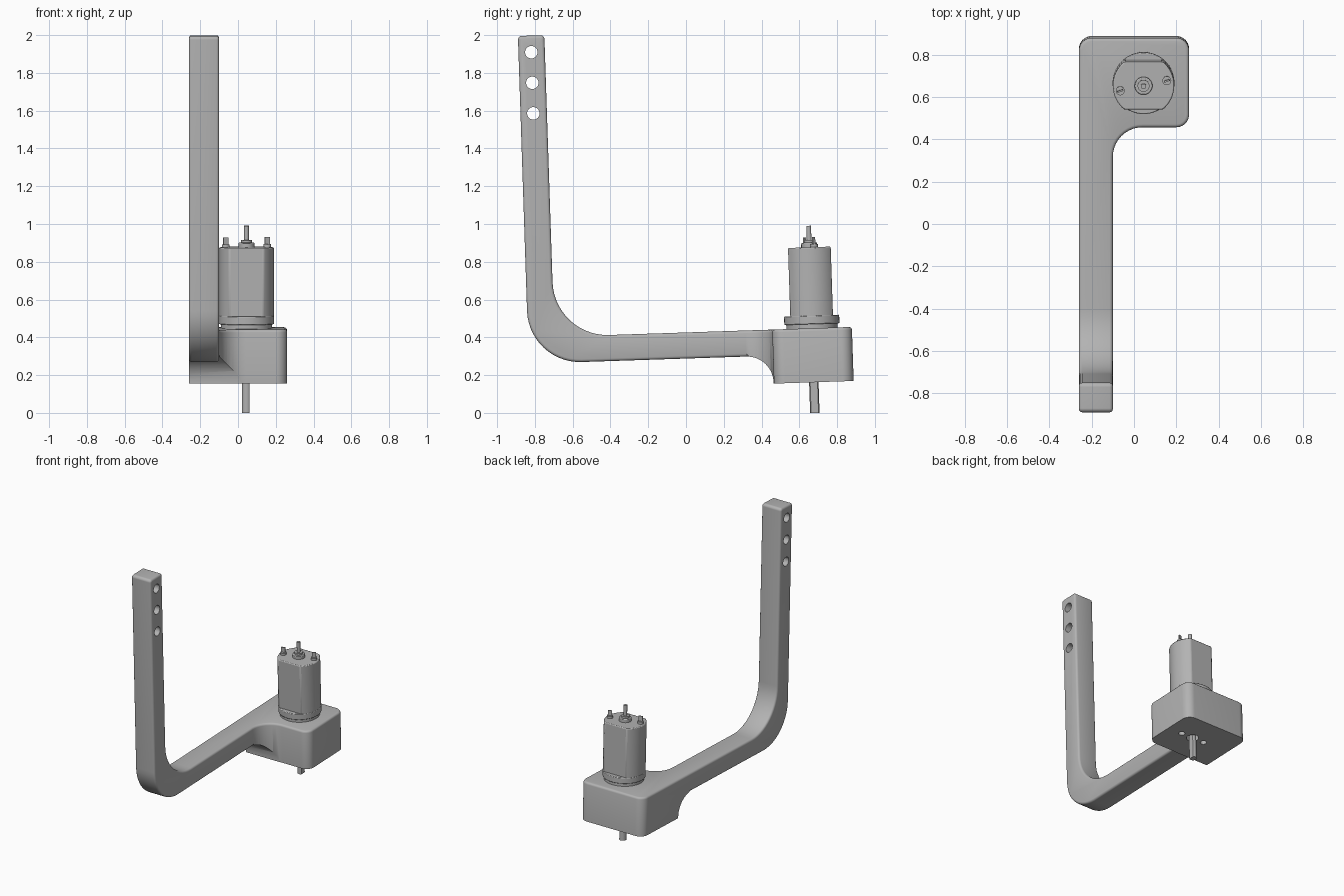
import bpy, bmesh, math
from mathutils import Matrix, Vector

cube = bpy.data.objects.get("Cube")
if cube:
    bpy.data.objects.remove(cube, do_unlink=True)

grey = bpy.data.materials.new("plain_grey")
grey.use_nodes = True
grey.diffuse_color = (0.45, 0.45, 0.45, 1)
grey.node_tree.nodes["Principled BSDF"].inputs["Base Color"].default_value = (0.45, 0.45, 0.45, 1)

# The whole assembly leans back slightly about the gearbox block
PLACE = Matrix.Translation((0, 0.672, 0.305)) @ Matrix.Rotation(math.radians(1.9), 4, 'X')
AXIS_X = 0.045
R, FLAT = 0.145, 0.113


def circle(cx, cy, r, n=40):
    return [(cx + r * math.cos(2 * math.pi * i / n), cy + r * math.sin(2 * math.pi * i / n))
            for i in range(n)]


def arc(cx, r, a0, a1, n=16):
    steps = [a0 + (a1 - a0) * i / n for i in range(n + 1)]
    return [(cx + r * math.cos(a), r * math.sin(a)) for a in steps]


def rounded(corners, n=10):
    """Outline from (x, y, radius) corners."""
    out = []
    for i, (x, y, r) in enumerate(corners):
        p = Vector((x, y))
        if r == 0:
            out.append((x, y))
            continue
        a = (Vector(corners[i - 1][:2]) - p).normalized()
        b = (Vector(corners[(i + 1) % len(corners)][:2]) - p).normalized()
        half = a.angle(b) / 2
        centre = p + (a + b).normalized() * (r / math.sin(half))
        start = p + a * (r / math.tan(half)) - centre
        end = p + b * (r / math.tan(half)) - centre
        sweep = math.atan2(start.x * end.y - start.y * end.x, start.dot(end))
        for k in range(n + 1):
            t = sweep * k / n
            c, s = math.cos(t), math.sin(t)
            out.append((centre.x + c * start.x - s * start.y, centre.y + s * start.x + c * start.y))
    return out


def prism(name, outline, h0, h1, axis='z'):
    """Extrude an outline along z, or along x when the outline is (y, z)."""
    bm = bmesh.new()
    rings = []
    for h in (h0, h1):
        rings.append([bm.verts.new((a, b, h) if axis == 'z' else (h, a, b)) for a, b in outline])
    low, high = rings
    bm.faces.new(low[::-1])
    bm.faces.new(high)
    for i in range(len(low)):
        j = (i + 1) % len(low)
        bm.faces.new((low[i], low[j], high[j], high[i]))
    bmesh.ops.recalc_face_normals(bm, faces=bm.faces)
    mesh = bpy.data.meshes.new(name)
    bm.to_mesh(mesh)
    bm.free()
    mesh.materials.append(grey)
    ob = bpy.data.objects.new(name, mesh)
    bpy.context.collection.objects.link(ob)
    return ob


def boolean(ob, cutter, operation):
    mod = ob.modifiers.new("cut", 'BOOLEAN')
    mod.operation, mod.solver, mod.object = operation, 'EXACT', cutter
    bpy.context.view_layer.update()
    dg = bpy.context.evaluated_depsgraph_get()
    mesh = bpy.data.meshes.new_from_object(ob.evaluated_get(dg))
    ob.modifiers.clear()
    ob.data = mesh
    bpy.data.objects.remove(cutter, do_unlink=True)


def finish(ob, bevel=0):
    if bevel:
        mod = ob.modifiers.new("edge", 'BEVEL')
        mod.width, mod.segments, mod.limit_method = bevel, 2, 'ANGLE'
    ob.matrix_world = PLACE
    bpy.ops.object.select_all(action='DESELECT')
    ob.select_set(True)
    bpy.context.view_layer.objects.active = ob
    bpy.ops.object.shade_smooth_by_angle(angle=math.radians(32))


# Bracket: plan outline intersected with side outline
bracket = prism("bracket", rounded([
    (-0.26, -1.7, 0), (-0.10, -1.7, 0), (-0.10, -0.211, 0.14),
    (0.26, -0.211, 0.06), (0.26, 0.211, 0.06), (-0.26, 0.211, 0.06)]), -0.4, 2)
side = prism("side_cutter", rounded([
    (-1.505, 0.005, 0.28), (-0.213, 0.005, 0.14), (-0.213, -0.143, 0),
    (0.4, -0.143, 0), (0.4, 0.143, 0), (-1.365, 0.143, 0.29),
    (-1.365, 1.741, 0.02), (-1.505, 1.741, 0.02)], 14), -0.5, 0.5, 'x')
boolean(bracket, side, 'INTERSECT')

# Soften the upper and arm edges, keep the block underside crisp
bm = bmesh.new()
bm.from_mesh(bracket.data)
bmesh.ops.remove_doubles(bm, verts=bm.verts, dist=0.0004)
sharp = [e for e in bm.edges if len(e.link_faces) == 2
         and e.calc_face_angle() > 0.7 and min(v.co.z for v in e.verts) > 0.004]
bmesh.ops.bevel(bm, geom=sharp, offset=0.015, segments=3, profile=0.5,
                affect='EDGES', clamp_overlap=False)
bm.to_mesh(bracket.data)
bm.free()

# Mounting holes in the arm, shaft and screw holes under the block
for i in range(3):
    hole = prism("hole_cutter", circle(-1.437, 1.653 - 0.162 * i, 0.033), -0.5, 0.5, 'x')
    boolean(bracket, hole, 'DIFFERENCE')
for dx, r in ((-0.097, 0.022), (0, 0.042), (0.097, 0.022)):
    hole = prism("hole_cutter", circle(AXIS_X + dx, 0, r), -0.3, -0.10)
    boolean(bracket, hole, 'DIFFERENCE')
finish(bracket)

# Motor flange, stepped
finish(prism("flange_neck", circle(AXIS_X, 0, 0.136, 64), 0.13, 0.165))
finish(prism("flange_ring", circle(AXIS_X, 0, R + 0.001, 64), 0.165, 0.21), 0.004)

# Motor can with two flat sides
a = math.asin(FLAT / R)
can = prism("motor_can", arc(AXIS_X, R, -a, a) + arc(AXIS_X, R, math.pi - a, math.pi + a), 0.20, 0.572)
finish(can, 0.006)

# Bearing boss and rear shaft
finish(prism("bearing_boss", circle(AXIS_X, 0, 0.042), 0.56, 0.597), 0.004)
finish(prism("bearing_collar", circle(AXIS_X, 0, 0.028), 0.59, 0.61))
finish(prism("rear_shaft", circle(AXIS_X, 0, 0.0125, 24), 0.60, 0.686))

# Output shaft with a flat
finish(prism("output_shaft", arc(AXIS_X, 0.025, 0.9, 2 * math.pi - 0.9, 28), -0.306, -0.08))

# Electrical terminals: a round base and a thin blade each
for name, s in (("right", -1), ("left", 1)):
    cx, cy = AXIS_X + 0.11 * s, 0.024 * s
    finish(prism(name + "_terminal_base", circle(cx, cy, 0.021, 24), 0.56, 0.588))
    turn = Matrix.Rotation(math.radians(20), 2)
    blade = [Vector((cx, cy)) + turn @ Vector(p) for p in
             ((-0.014, -0.004), (0.014, -0.004), (0.014, 0.004), (-0.014, 0.004))]
    finish(prism(name + "_terminal_blade", blade, 0.57, 0.625))
